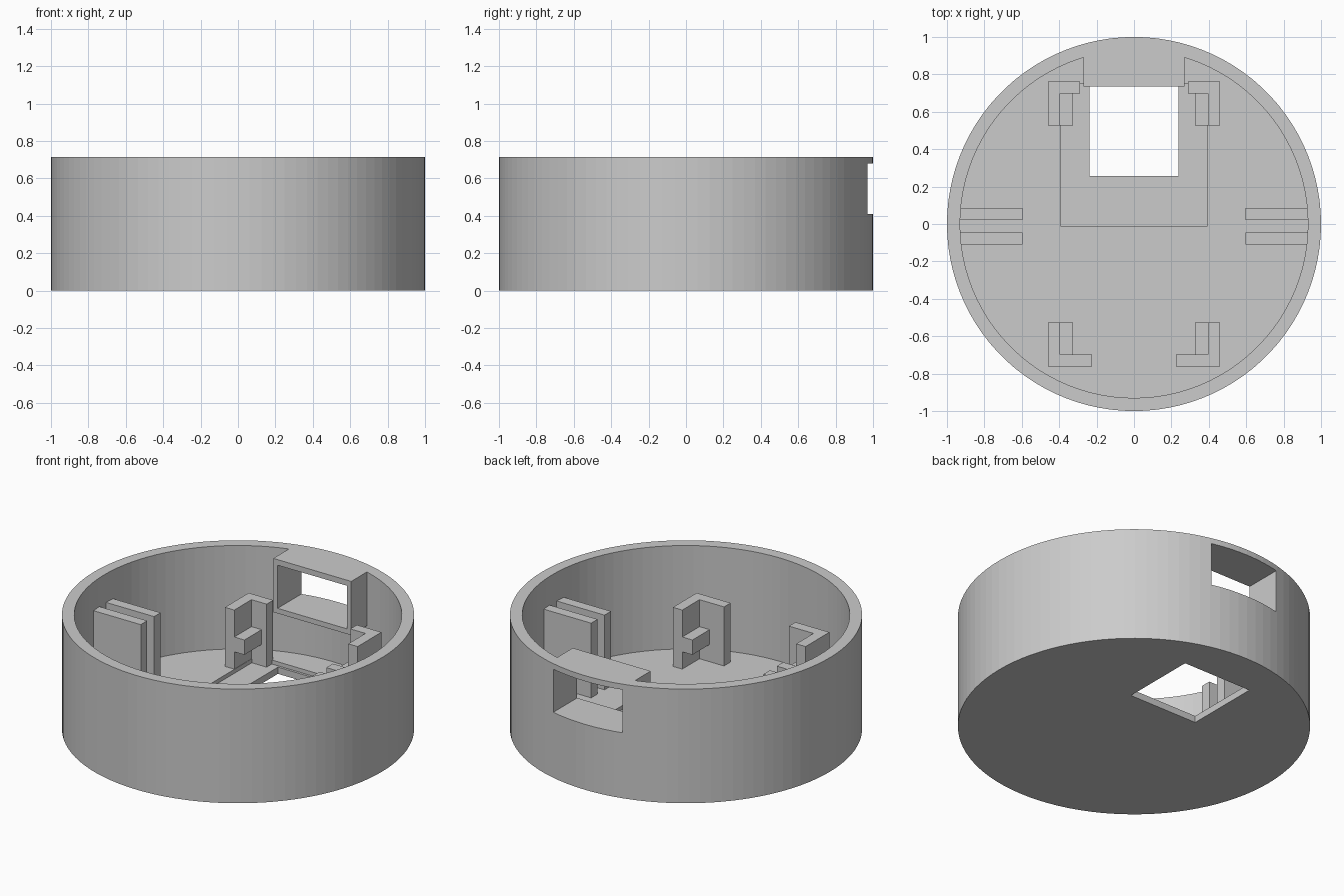
import bpy, bmesh, math

cube = bpy.data.objects.get("Cube")
if cube:
    bpy.data.objects.remove(cube, do_unlink=True)

HEIGHT, FLOOR, POCKET = 0.715, 0.067, 0.042
OUTER, INNER, SIDES = 1.0, 0.93, 100

grey = bpy.data.materials.new("light grey plastic")
grey.use_nodes = True
grey.diffuse_color = (0.6, 0.6, 0.6, 1)
grey.node_tree.nodes["Principled BSDF"].inputs["Base Color"].default_value = (0.6, 0.6, 0.6, 1)


def prism(name, outline, z0, z1):
    """Extrude a flat outline from z0 up to z1."""
    bm = bmesh.new()
    face = bm.faces.new([bm.verts.new((x, y, z0)) for x, y in outline])
    top = bmesh.ops.extrude_face_region(bm, geom=[face])["geom"]
    bmesh.ops.translate(bm, vec=(0, 0, z1 - z0),
                        verts=[v for v in top if isinstance(v, bmesh.types.BMVert)])
    bmesh.ops.recalc_face_normals(bm, faces=bm.faces)
    mesh = bpy.data.meshes.new(name)
    bm.to_mesh(mesh)
    bm.free()
    mesh.materials.append(grey)
    obj = bpy.data.objects.new(name, mesh)
    bpy.context.collection.objects.link(obj)
    return obj


def rect(x0, x1, y0, y1):
    return [(x0, y0), (x1, y0), (x1, y1), (x0, y1)]


def circle(radius):
    return [(radius * math.cos(2 * math.pi * i / SIDES),
             radius * math.sin(2 * math.pi * i / SIDES)) for i in range(SIDES)]


def combine(target, tool, operation):
    """Apply a boolean and discard the tool."""
    tool.hide_render = True
    mod = target.modifiers.new(operation, "BOOLEAN")
    mod.operation, mod.object, mod.solver = operation, tool, "EXACT"
    bpy.context.view_layer.objects.active = target
    bpy.ops.object.modifier_apply(modifier=mod.name)
    bpy.data.objects.remove(tool, do_unlink=True)


# Round open case
case = prism("case", circle(OUTER), 0, HEIGHT)
combine(case, prism("cavity", circle(INNER), FLOOR, 1), "DIFFERENCE")

# Port housing on the rear wall, its back following the curve of the wall
half = 0.27
arc = [(x, math.sqrt(0.96 ** 2 - x * x)) for x in (half * k / 4 for k in range(4, -5, -1))]
housing = [(-half, 0.735), (half, 0.735)] + arc
combine(case, prism("port_housing", housing, 0.378, HEIGHT), "UNION")

# Port, shallow floor pocket and square floor opening
combine(case, prism("port", rect(-0.24, 0.24, 0.6, 1.2), 0.41, 0.68), "DIFFERENCE")
combine(case, prism("pocket", rect(-0.393, 0.393, -0.01, 0.75), POCKET, 0.3), "DIFFERENCE")
combine(case, prism("opening", rect(-0.238, 0.238, 0.257, 0.735), -0.1, 0.2), "DIFFERENCE")

for sx, side in ((1, "left"), (-1, "right")):
    # Corner brackets with a small support ledge
    for sy, end, reach in ((1, "rear", 0.29), (-1, "front", 0.225)):
        def place(points):
            return [(sx * x, sy * y) for x, y in points]
        bracket = [(0.46, 0.527), (0.46, 0.763), (reach, 0.763),
                   (reach, 0.698), (0.395, 0.698), (0.395, 0.527)]
        prism(f"{end}_{side}_bracket", place(bracket), 0.035, 0.437)
        prism(f"{end}_{side}_ledge", place(rect(0.325, 0.41, 0.5275, 0.71)), 0.175, 0.268)

    # Pair of upright fins on the side wall
    for y, end in ((0.022, "rear"), (-0.11, "front")):
        prism(f"{end}_{side}_fin", [(sx * a, b) for a, b in rect(0.597, 0.95, y, y + 0.064)],
              0.05, 0.535)
